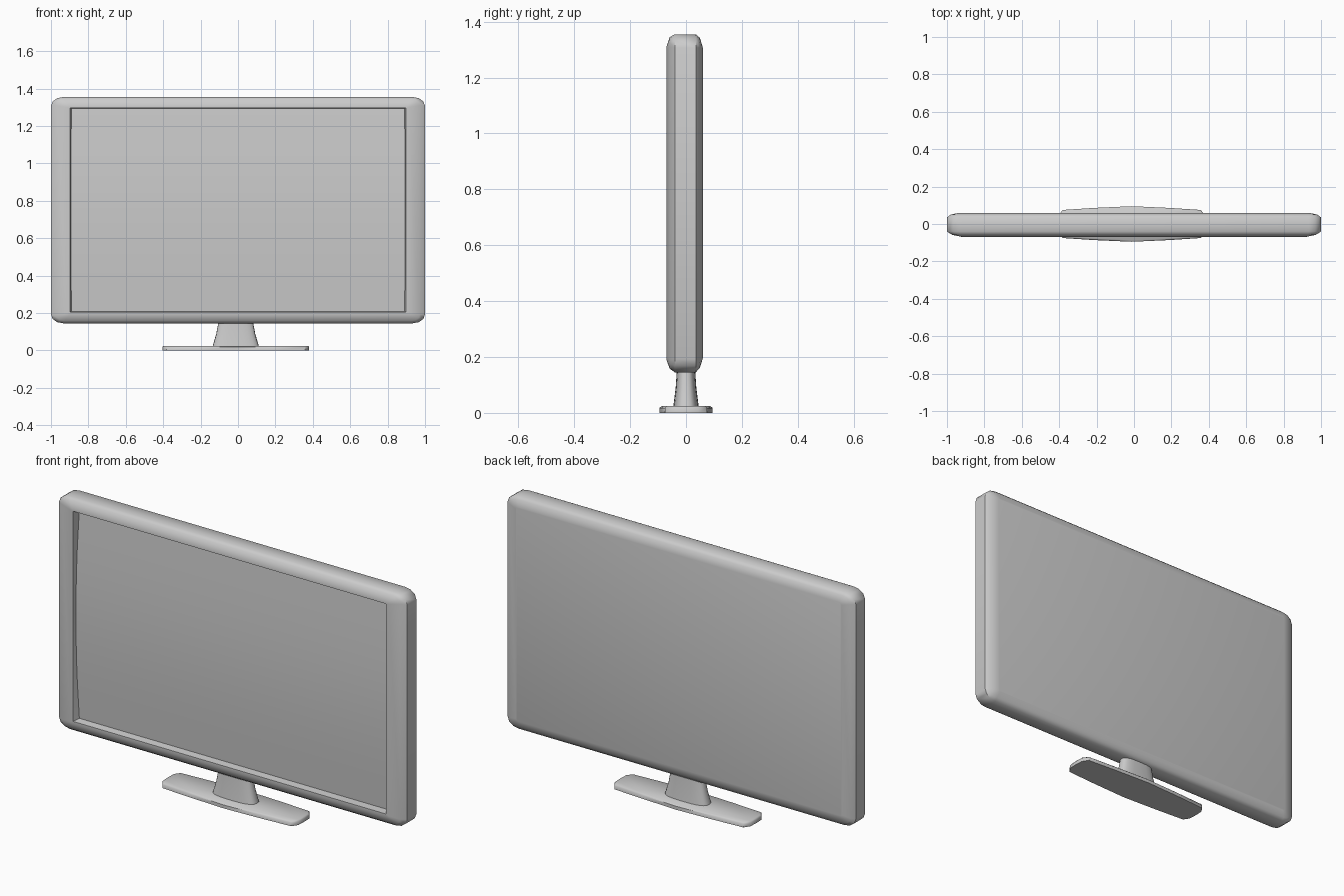
import bpy, bmesh, math

if "Cube" in bpy.data.objects:
    bpy.data.objects.remove(bpy.data.objects["Cube"])


def finish(name, bm, angle=40):
    bmesh.ops.remove_doubles(bm, verts=bm.verts, dist=1e-5)
    bmesh.ops.recalc_face_normals(bm, faces=bm.faces)
    mesh = bpy.data.meshes.new(name)
    bm.to_mesh(mesh)
    bm.free()
    ob = bpy.data.objects.new(name, mesh)
    bpy.context.collection.objects.link(ob)
    bpy.ops.object.select_all(action='DESELECT')
    bpy.context.view_layer.objects.active = ob
    ob.select_set(True)
    bpy.ops.object.shade_smooth_by_angle(angle=math.radians(angle))
    return ob


def loft(name, rings, cap_end=True, angle=40):
    """Skin a list of closed rings that have equal point counts."""
    bm = bmesh.new()
    loops = [[bm.verts.new(p) for p in ring] for ring in rings]
    n = len(loops[0])
    for a, b in zip(loops, loops[1:]):
        for i in range(n):
            j = (i + 1) % n
            bm.faces.new((a[i], a[j], b[j], b[i]))
    bm.faces.new(loops[0])
    if cap_end:
        bm.faces.new(loops[-1])
    return finish(name, bm, angle)


def rounded_rect(hx, z0, z1, y, rx, rz, seg=3):
    """Rounded rectangle in the xz plane at depth y."""
    pts = []
    for k, (sx, z, sz) in enumerate([(1, z1, 1), (-1, z1, 1), (-1, z0, -1), (1, z0, -1)]):
        for i in range(seg + 1):
            a = math.pi / 2 * (k + i / seg)
            pts.append((sx * (hx - rx) + rx * math.cos(a), y,
                        z - sz * rz + rz * math.sin(a)))
    return pts


def ellipse(cx, hx, hy, z, n=24, power=0.7):
    """Squarish oval in the xy plane."""
    def f(v):
        return math.copysign(abs(v) ** power, v)
    return [(cx + hx * f(math.cos(2 * math.pi * i / n)),
             hy * f(math.sin(2 * math.pi * i / n)), z) for i in range(n)]


# Housing: rounded shell from back to front, ending in the recess wall
housing = [
    (0.935, 0.195, 1.308, 0.060, 0.015, 0.012),
    (0.980, 0.162, 1.342, 0.050, 0.045, 0.035),
    (1.000, 0.145, 1.355, 0.035, 0.065, 0.048),
    (1.000, 0.145, 1.355, -0.040, 0.065, 0.048),
    (0.972, 0.158, 1.345, -0.058, 0.045, 0.035),
    (0.915, 0.190, 1.309, -0.070, 0.012, 0.010),
    (0.898, 0.206, 1.297, -0.070, 0.0005, 0.0005),
    (0.888, 0.210, 1.293, -0.020, 0.0005, 0.0005),
]
loft("housing", [rounded_rect(*r) for r in housing], angle=50)

# Screen: panel bowed gently forward at mid height
bm = bmesh.new()
rows = []
for i in range(17):
    t = i / 16
    y = -0.030 - 0.024 * math.sin(math.pi * t)
    z = 0.207 + 1.089 * t
    rows.append([bm.verts.new((x, y, z)) for x in (-0.893, 0.893)])
for a, b in zip(rows, rows[1:]):
    bm.faces.new((a[0], a[1], b[1], b[0]))
finish("screen", bm)

# Neck: flared oval column
neck = [(0.125, 0.046, 0.015), (0.120, 0.044, 0.035),
        (0.104, 0.037, 0.09), (0.090, 0.032, 0.165)]
loft("neck", [ellipse(-0.012, hx, hy, z) for hx, hy, z in neck])

# Base: thin boat-shaped plate with a softened upper edge
quarter = [(0.392, 0.0), (0.390, 0.045), (0.370, 0.075), (0.200, 0.086), (0.0, 0.095)]
outline = (quarter + [(-x, y) for x, y in quarter[-2::-1]]
           + [(-x, -y) for x, y in quarter[1:]]
           + [(x, -y) for x, y in quarter[-2:0:-1]])


def base_ring(s, inset, z):
    return [(-0.012 + x * s, y * (1 - inset / 0.095), z) for x, y in outline]


loft("base", [base_ring(1.0, 0.0, 0.0), base_ring(1.0, 0.0, 0.018),
              base_ring(0.985, 0.009, 0.025)], angle=50)
